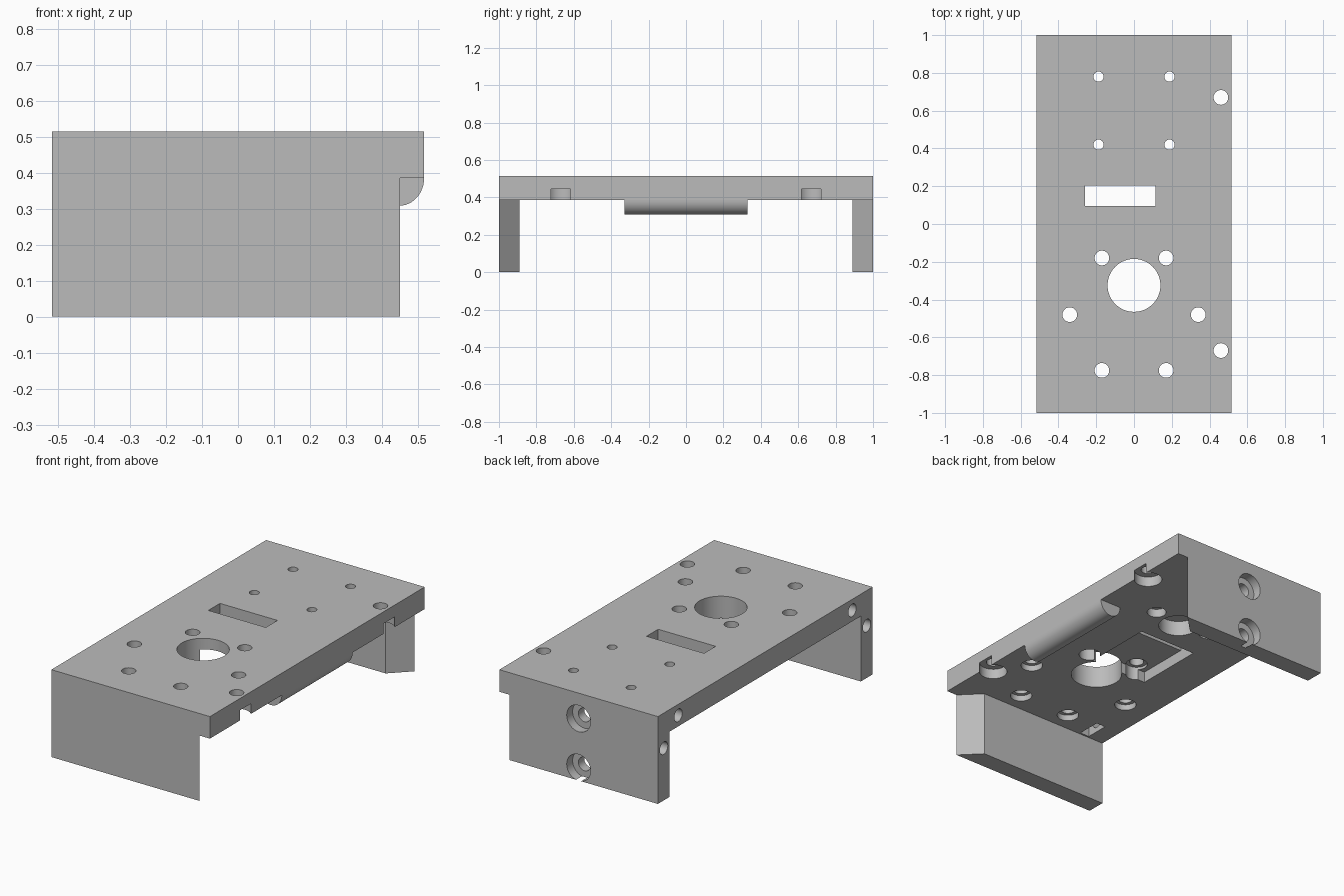
import bpy, bmesh, math
from mathutils import Vector, Matrix

cube = bpy.data.objects.get("Cube")
if cube:
    bpy.data.objects.remove(cube, do_unlink=True)

grey = bpy.data.materials.new("machined_grey")
grey.use_nodes = True
colour = (0.5, 0.5, 0.5, 1)
grey.diffuse_color = colour
grey.node_tree.nodes["Principled BSDF"].inputs["Base Color"].default_value = colour

W, UNDER, TOP = 0.517, 0.385, 0.515


def prism(name, points, depth):
    """Extrude a closed outline of 3D points along a vector."""
    bm = bmesh.new()
    face = bm.faces.new([bm.verts.new(p) for p in points])
    ext = bmesh.ops.extrude_face_region(bm, geom=[face])
    verts = [v for v in ext["geom"] if isinstance(v, bmesh.types.BMVert)]
    bmesh.ops.translate(bm, verts=verts, vec=Vector(depth))
    bmesh.ops.recalc_face_normals(bm, faces=bm.faces)
    mesh = bpy.data.meshes.new(name)
    bm.to_mesh(mesh)
    bm.free()
    mesh.materials.append(grey)
    obj = bpy.data.objects.new(name, mesh)
    bpy.context.collection.objects.link(obj)
    return obj


def box(name, x, y, z):
    pts = [(x[0], y[0], z[0]), (x[1], y[0], z[0]), (x[1], y[1], z[0]), (x[0], y[1], z[0])]
    return prism(name, pts, (0, 0, z[1] - z[0]))


def rod(start, end, r, sides=32):
    """Round cutter between two points."""
    a, d = Vector(start), Vector(end) - Vector(start)
    turn = d.to_track_quat("Z", "Y")
    pts = [a + turn @ Vector((r * math.cos(t), r * math.sin(t), 0))
           for t in (2 * math.pi * i / sides for i in range(sides))]
    return prism("cutter", pts, d)


# Bracket body: plate with two end legs, as one profile
leg = 0.89
outline = [(-1, 0), (-leg, 0), (-leg, UNDER), (leg, UNDER), (leg, 0), (1, 0), (1, TOP), (-1, TOP)]
body = prism("bracket_body", [(-W, y, z) for y, z in outline], (2 * W, 0, 0))
cutters = []

# Bevelled leg ends
for s in (-1, 1):
    pts = [(0.65, 1.2 * s, -0.1), (0.3, 0.85 * s, -0.1), (0.7, 0.85 * s, -0.1)]
    cutters.append(prism("cutter", pts, (0, 0, UNDER + 0.1)))


def drill(x, y, r, head, head_top):
    """Vertical through hole with a wider bore from below."""
    cutters.append(rod((x, y, 0.3), (x, y, 0.6), r))
    cutters.append(rod((x, y, 0.3), (x, y, head_top), head))


# Pocket, slot and large opening
cutters.append(box("cutter", (-0.26, 0.115), (-0.22, 0.203), (0.3, 0.45)))
cutters.append(box("cutter", (-0.26, 0.115), (0.095, 0.203), (0.4, 0.6)))
cutters.append(rod((0, -0.325, 0.3), (0, -0.325, 0.6), 0.14, 64))
# Blind round recess
cutters.append(rod((0, 0.385, 0.3), (0, 0.385, 0.475), 0.11, 48))

for s in (-1, 1):
    # Ring of six screw holes
    for x, y in ((0.17, -0.18), (0.34, -0.48), (0.17, -0.775)):
        drill(s * x, y, 0.039, 0.06, 0.465 if y > -0.2 else 0.42)
    # Small motor holes
    for y in (0.42, 0.78):
        drill(s * 0.188, y, 0.027, 0.053, 0.435)
    # Edge screws with heads breaking through the side
    drill(0.46, s * 0.67, 0.039, 0.077, 0.445)
    # Side holes and nut pocket
    cutters.append(rod((-0.6, s * 0.81, 0.45), (-0.28, s * 0.81, 0.45), 0.037))
    cutters.append(rod((-0.6, s * 0.945, 0.308), (-0.3, s * 0.945, 0.308), 0.037))
    cutters.append(box("cutter", (-0.41, -0.35), sorted((s * 0.74, s * 0.88)), (0.3, 0.49)))

# Rear counterbored screws
for z in (0.365, 0.076):
    cutters.append(rod((0, 1.1, z), (0, 0.87, z), 0.04))
    cutters.append(rod((0, 1.1, z), (0, 0.945, z), 0.078))

# Apply the cuts and drop the cutters
for c in cutters:
    mod = body.modifiers.new("cut", "BOOLEAN")
    mod.operation = "DIFFERENCE"
    mod.solver = "EXACT"
    mod.object = c
bpy.context.view_layer.update()
result = bpy.data.meshes.new_from_object(body.evaluated_get(bpy.context.evaluated_depsgraph_get()))
body.modifiers.clear()
body.data = result
for c in cutters:
    bpy.data.objects.remove(c, do_unlink=True)

# Half-round rail under the edge
arc = [math.pi * i / 24 for i in range(25)]
rail = prism("half_round_rail",
             [(0.447 + 0.07 * math.cos(t), -0.33, UNDER - 0.077 * math.sin(t)) for t in arc], (0, 0.66, 0))

for obj in (body, rail):
    bpy.ops.object.select_all(action="DESELECT")
    obj.select_set(True)
    bpy.context.view_layer.objects.active = obj
    bpy.ops.object.shade_smooth_by_angle(angle=math.radians(30))
